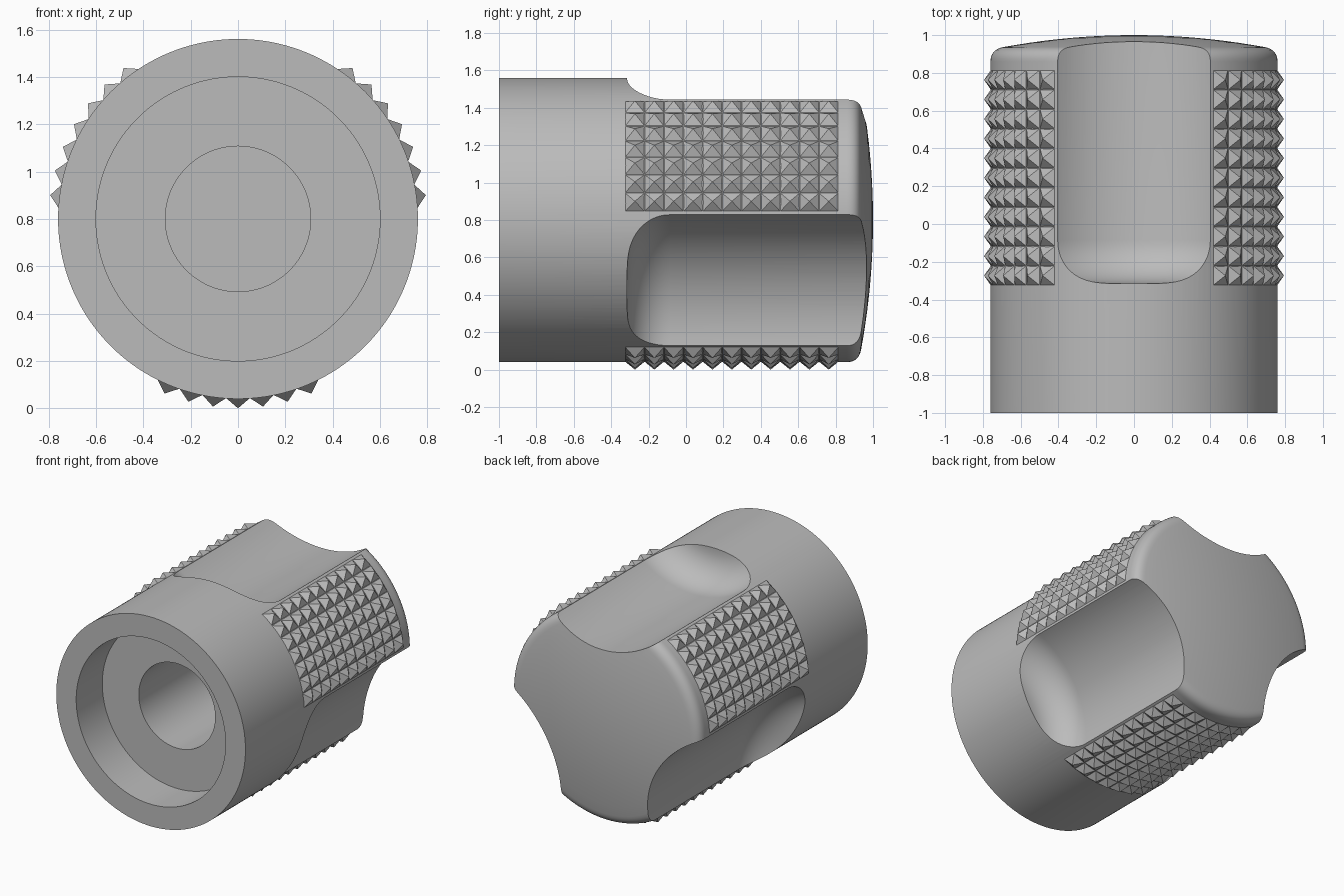
import bpy, bmesh, math
from mathutils import Vector, Matrix

if "Cube" in bpy.data.objects:
    bpy.data.objects.remove(bpy.data.objects["Cube"], do_unlink=True)

AXIS_Z = 0.8        # height of the knob's axis
RADIUS = 0.76       # outer radius of the body
FLUTE_RADIUS = 0.68
FLUTE_OFFSET = 1.19
FLUTE_START = -0.315

grey = bpy.data.materials.new("plain_grey")
grey.use_nodes = True
grey.diffuse_color = (0.5, 0.5, 0.5, 1)
grey.node_tree.nodes["Principled BSDF"].inputs["Base Color"].default_value = (0.5, 0.5, 0.5, 1)


def make_object(name, bm):
    bmesh.ops.recalc_face_normals(bm, faces=bm.faces[:])
    mesh = bpy.data.meshes.new(name)
    bm.to_mesh(mesh)
    bm.free()
    mesh.materials.append(grey)
    obj = bpy.data.objects.new(name, mesh)
    bpy.context.collection.objects.link(obj)
    return obj


def lathe(name, profile, centre, steps):
    """Revolve (radius, y) points about a line parallel to y."""
    bm = bmesh.new()
    verts = [bm.verts.new((r, y, 0)) for r, y in profile]
    edges = [bm.edges.new(pair) for pair in zip(verts, verts[1:])]
    bmesh.ops.spin(bm, geom=verts + edges, cent=(0, 0, 0), axis=(0, 1, 0),
                   angle=math.tau, steps=steps, use_duplicate=False)
    bmesh.ops.remove_doubles(bm, verts=bm.verts[:], dist=1e-5)
    bmesh.ops.translate(bm, verts=bm.verts[:], vec=centre)
    return make_object(name, bm)


def radial(angle, radius, y):
    return Vector((radius * math.cos(angle), y, AXIS_Z + radius * math.sin(angle)))


# Body: stepped bore at the front, rounded rim and shallow dome at the back
profile = [(0, 0.2), (0.307, 0.2), (0.307, -0.7), (0.6, -0.7), (0.6, -1),
           (RADIUS, -1)]
start, corner, end = Vector((RADIUS, 0.86)), Vector((RADIUS, 0.925)), Vector((0.69, 0.937))
for i in range(9):
    t = i / 8
    profile.append(tuple(start * (1 - t) ** 2 + corner * 2 * t * (1 - t) + end * t * t))
for i in range(1, 11):
    r = 0.69 * (1 - i / 10)
    profile.append((r, 1 - r * r / 7.54))
body = lathe("knob_body", profile, (0, 0, AXIS_Z), 160)

# Three finger flutes with a filleted inner end
fillet = 0.23
cutter_profile = [(0, FLUTE_START)]
for i in range(13):
    a = math.pi / 2 * i / 12
    cutter_profile.append((FLUTE_RADIUS - fillet + fillet * math.sin(a),
                           FLUTE_START + fillet - fillet * math.cos(a)))
cutter_profile += [(FLUTE_RADIUS, 1.3), (0, 1.3)]

bpy.context.view_layer.objects.active = body
for degrees in (90, 210, 330):
    centre = radial(math.radians(degrees), FLUTE_OFFSET, 0)
    cutter = lathe("flute_cutter", cutter_profile, centre, 160)
    cutter.hide_render = True
    cut = body.modifiers.new("flute", "BOOLEAN")
    cut.operation = "DIFFERENCE"
    cut.solver = "EXACT"
    cut.object = cutter
    bpy.ops.object.modifier_apply(modifier=cut.name)
    bpy.data.objects.remove(cutter, do_unlink=True)

bpy.ops.object.select_all(action="DESELECT")
body.select_set(True)
bpy.ops.object.shade_smooth_by_angle(angle=math.radians(30))

# Grip patches: a grid of small pyramids between the flutes
ROWS, COLUMNS = 7, 11
ROW_STEP = math.radians(7.6)
COLUMN_STEP = 1.14 / COLUMNS
for name, degrees in (("left_grip", 30), ("right_grip", 150), ("bottom_grip", 270)):
    bm = bmesh.new()
    for row in range(ROWS):
        angle = math.radians(degrees) + (row - (ROWS - 1) / 2) * ROW_STEP
        for column in range(COLUMNS):
            y = -0.325 + (column + 0.5) * COLUMN_STEP
            da, dy = ROW_STEP * 0.48, COLUMN_STEP * 0.49
            base = [bm.verts.new(radial(angle + u * da, RADIUS, y + v * dy))
                    for u, v in ((-1, -1), (1, -1), (1, 1), (-1, 1))]
            tip = bm.verts.new(radial(angle, 0.8, y))
            bm.faces.new(base)
            for i in range(4):
                bm.faces.new((base[i], base[(i + 1) % 4], tip))
    make_object(name, bm)
